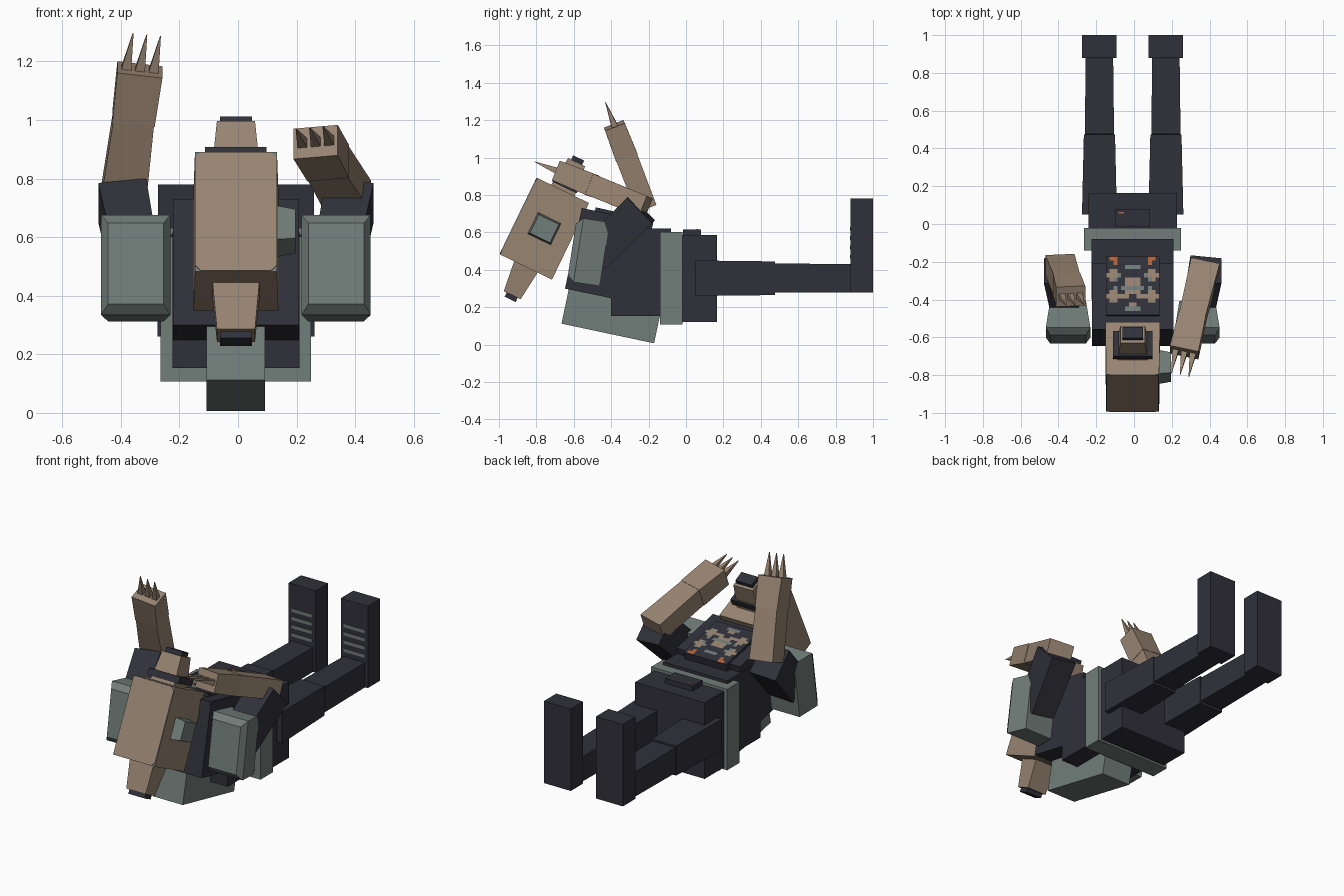
import bpy
from mathutils import Vector

if "Cube" in bpy.data.objects:
    bpy.data.objects.remove(bpy.data.objects["Cube"])

C = -0.007  # body centre line


def mat(name, rgb):
    m = bpy.data.materials.new(name)
    m.diffuse_color = (*rgb, 1)
    m.use_nodes = True
    m.node_tree.nodes["Principled BSDF"].inputs["Base Color"].default_value = m.diffuse_color
    return m


DARK = mat("dark_navy", (0.030, 0.030, 0.042))
TAN = mat("tan_fur", (0.31, 0.23, 0.165))
GRAY = mat("grey_green", (0.165, 0.205, 0.19))
ORANGE = mat("orange", (0.45, 0.13, 0.04))


def finish(name, verts, faces, mats):
    me = bpy.data.meshes.new(name)
    me.from_pydata(verts, [], faces)
    for m in mats:
        me.materials.append(m)
    ob = bpy.data.objects.new(name, me)
    bpy.context.collection.objects.link(ob)
    return ob


def beam(name, m, rings, side=(1, 0, 0), cut=0.0):
    """Loft rectangles along a straight line; rings = (point, width, height)."""
    pts = [Vector(r[0]) for r in rings]
    d = (pts[-1] - pts[0]).normalized()
    s = Vector(side)
    s = (s - d * s.dot(d)).normalized()
    n = d.cross(s)
    verts = []
    for p, (_, w, h) in zip(pts, rings):
        a, b = w / 2, h / 2
        if cut:
            loop = [(-a + cut, -b), (a - cut, -b), (a, -b + cut), (a, b - cut),
                    (a - cut, b), (-a + cut, b), (-a, b - cut), (-a, -b + cut)]
        else:
            loop = [(-a, -b), (a, -b), (a, b), (-a, b)]
        verts += [p + s * u + n * v for u, v in loop]
    k = 8 if cut else 4
    faces = [list(range(k))[::-1], list(range(len(verts) - k, len(verts)))]
    for r in range(len(rings) - 1):
        for i in range(k):
            j = (i + 1) % k
            faces.append([r * k + i, r * k + j, r * k + k + j, r * k + k + i])
    return finish(name, verts, faces, [m])


def box(name, m, x, y, z):
    xc, zc = sum(x) / 2, sum(z) / 2
    w, h = x[1] - x[0], z[1] - z[0]
    return beam(name, m, [((xc, y[0], zc), w, h), ((xc, y[1], zc), w, h)])


# Legs and upright boots
for s, tag in ((1, "right"), (-1, "left")):
    x = C + s * 0.176
    beam("thigh_" + tag, DARK, [((x, 0.05, 0.355), 0.185, 0.19), ((x, 0.475, 0.355), 0.165, 0.18)])
    beam("shin_" + tag, DARK, [((x, 0.475, 0.357), 0.155, 0.155), ((x, 0.89, 0.355), 0.145, 0.15)])
    box("boot_" + tag, DARK, (x - 0.091, x + 0.091), (0.88, 1.0), (0.28, 0.78))
    for i in range(4):
        z = 0.46 + i * 0.05
        box("boot_stripe_" + tag, GRAY, (x - 0.07, x + 0.07), (0.877, 0.881), (z, z + 0.02))

# Hips, belt and torso
box("hips", DARK, (C - 0.235, C + 0.235), (-0.03, 0.165), (0.12, 0.585))
box("belt", GRAY, (C - 0.257, C + 0.257), (-0.14, -0.02), (0.108, 0.602))
box("buckle", DARK, (C - 0.093, C + 0.093), (-0.015, 0.08), (0.58, 0.615))
box("buckle_mark", ORANGE, (C - 0.075, C - 0.045), (0.055, 0.063), (0.60, 0.617))
box("abdomen", DARK, (C - 0.217, C + 0.217), (-0.40, -0.08), (0.153, 0.62))
beam("chest", DARK, [((C, -0.25, 0.442), 0.43, 0.44), ((C, -0.602, 0.515), 0.43, 0.44)])
beam("backpack", GRAY, [((C, -0.15, 0.105), 0.20, 0.20), ((C, -0.645, 0.21), 0.20, 0.20)])

# Chest plate with mottled top, one face per cell, mirrored left to right
beam("chest_plate", DARK, [((C, -0.18, 0.63), 0.285, 0.07), ((C, -0.49, 0.70), 0.285, 0.07)])
PATTERN = [".oo....", "..o....", ".....gg", ".tt....", "tttg...", ".tg..tt", ".....tt",
           "..g.ggg", ".tt..tt", "tttttt.", ".tt....", "......t", ".....gg", "......."]
n = len(PATTERN)
verts, faces = [], []
for r in range(n + 1):
    t = r / n
    for c in range(n + 1):
        verts.append((C - 0.142 + 0.284 * c / n, -0.172 - 0.31 * t, 0.668 + 0.07 * t))
for r in range(n):
    for c in range(n):
        a = r * (n + 1) + c
        faces.append((a + n + 1, a + n + 2, a + 1, a))
top = finish("chest_plate_pattern", verts, faces, [DARK, TAN, GRAY, ORANGE])
for f in top.data.polygons:
    r, c = divmod(f.index, n)
    f.material_index = ".tgo".index(PATTERN[r][c if c < 7 else n - 1 - c])

# Head tipped back: U points to the crown, E points to the face
U, E = Vector((0, -0.9, 0.436)), Vector((0, 0.436, 0.9))
H = Vector((C, -0.757, 0.62))
beam("head", TAN, [(H - U * 0.155, 0.29, 0.455), (H + U * 0.15, 0.28, 0.455)])
beam("crown_trim", GRAY, [(H + U * 0.15, 0.28, 0.455), (H + U * 0.153, 0.28, 0.455)])
beam("crown_plate", TAN, [(H + U * 0.153, 0.276, 0.448), (H + U * 0.157, 0.276, 0.448)], cut=0.018)
for s, part, tip in ((1, "snout", "nose"), (-1, "tail_knot", "knot_tip")):
    f = H + E * 0.225 * s
    e = E * s
    beam(part, TAN, [(f, 0.16, 0.14), (f + e * 0.17, 0.13, 0.10)])
    beam(tip, DARK, [(f + e * 0.155, 0.11, 0.065), (f + e * 0.195, 0.11, 0.065)])
m0 = H + E * 0.245
beam("mouth", DARK, [(m0, 0.21, 0.145), (m0 + E * 0.04, 0.21, 0.145)])
ear = H + Vector((0.13, 0, 0))
beam("ear_cup", GRAY, [(ear, 0.13, 0.14), (ear + Vector((0.073, 0, 0)), 0.11, 0.12)], side=E)

# Shoulder pads, upper arms, forearms, hands and claws
HANDS = {1: (0.265, -0.68, 0.925), -1: (-0.335, -0.383, 1.172)}
for s, tag in ((1, "right"), (-1, "left")):
    x = C + s * 0.342
    beam("shoulder_pad_" + tag, GRAY, [((x, -0.435, 0.483), 0.19, 0.345),
                                       ((x, -0.575, 0.505), 0.236, 0.345),
                                       ((x, -0.61, 0.51), 0.19, 0.28)])
    beam("upper_arm_" + tag, DARK, [((C + s * 0.34, -0.49, 0.48), 0.15, 0.19),
                                    ((C + s * 0.388, -0.24, 0.725), 0.165, 0.19)])
    a, b = Vector((C + s * 0.385, -0.215, 0.735)), Vector(HANDS[s])
    wrist = a.lerp(b, 0.62)
    beam("forearm_" + tag, TAN, [(a, 0.155, 0.115), (wrist, 0.14, 0.118)])
    beam("hand_" + tag, TAN, [(wrist, 0.145, 0.122), (b, 0.155, 0.112)])
    d = (b - a).normalized()
    side = (Vector((1, 0, 0)) - d * d.x).normalized()
    for i in (-1, 0, 1):
        p = b + side * i * 0.047 - d * 0.01
        beam("claw_" + tag, TAN, [(p, 0.036, 0.036), (p + d * 0.14 + side * 0.008, 0.003, 0.003)])
